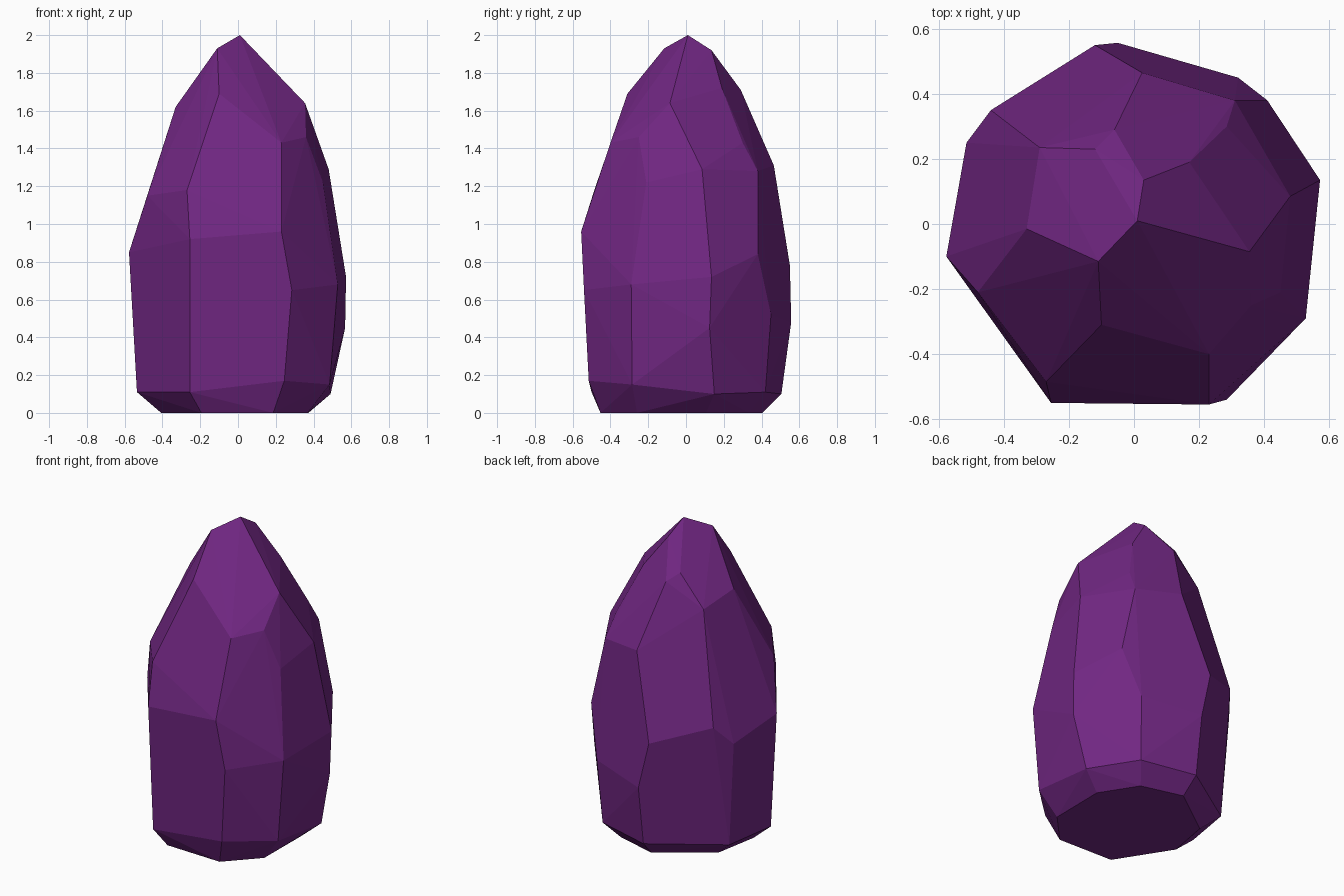
import bpy, bmesh, math

# Corner points of the cut stone, grouped by level from tip to base
tip = [(.01, .01, 2), (-.11, -.115, 1.93), (.03, .135, 1.92), (-.33, -.015, 1.62),
       (-.10, -.31, 1.69), (.355, -.085, 1.64), (.17, .19, 1.72), (-.06, .29, 1.71),
       (-.12, .23, 1.76), (-.29, .235, 1.57)]
shoulder = [(.025, .465, 1.31), (.31, .38, 1.28), (.285, .30, 1.43), (.48, .085, 1.29),
            (.23, -.40, 1.43), (.36, -.25, 1.46), (.45, -.21, 1.22),
            (-.27, -.485, 1.18), (-.48, -.21, 1.15)]
waist = [(-.255, -.55, .92), (.23, -.555, .96), (.285, -.54, .65), (.528, -.29, .68),
         (.572, .135, .72), (.567, .125, .45), (-.577, -.10, .85), (-.515, .25, .77),
         (-.44, .35, .89), (-.12, .55, .78), (-.05, .557, .48), (.32, .45, .52),
         (.41, .38, .84)]
base = [(-.255, -.50, .11), (.245, -.515, .17), (.485, -.285, .15), (.49, .15, .10),
        (.30, .42, .11), (-.05, .505, .10), (-.47, .23, .10), (-.535, -.10, .11)]
# The foot is the base ring drawn inward to the ground
foot = [(x * .76, y * .84 - .02, 0) for x, y, z in base]

# Wrap the corners in flat facets and merge the nearly coplanar ones
bm = bmesh.new()
for p in tip + shoulder + waist + base + foot:
    bm.verts.new(p)
bmesh.ops.convex_hull(bm, input=bm.verts[:])
loose = [v for v in bm.verts if not v.link_faces]
bmesh.ops.delete(bm, geom=loose, context='VERTS')
bmesh.ops.dissolve_limit(bm, angle_limit=math.radians(2),
                         verts=bm.verts[:], edges=bm.edges[:])
bmesh.ops.recalc_face_normals(bm, faces=bm.faces[:])
mesh = bpy.data.meshes.new("crystal")
bm.to_mesh(mesh)
bm.free()

# Single purple colour
purple = bpy.data.materials.new("purple")
purple.diffuse_color = (.165, .02, .225, 1)
mesh.materials.append(purple)
bpy.context.collection.objects.link(bpy.data.objects.new("crystal", mesh))
